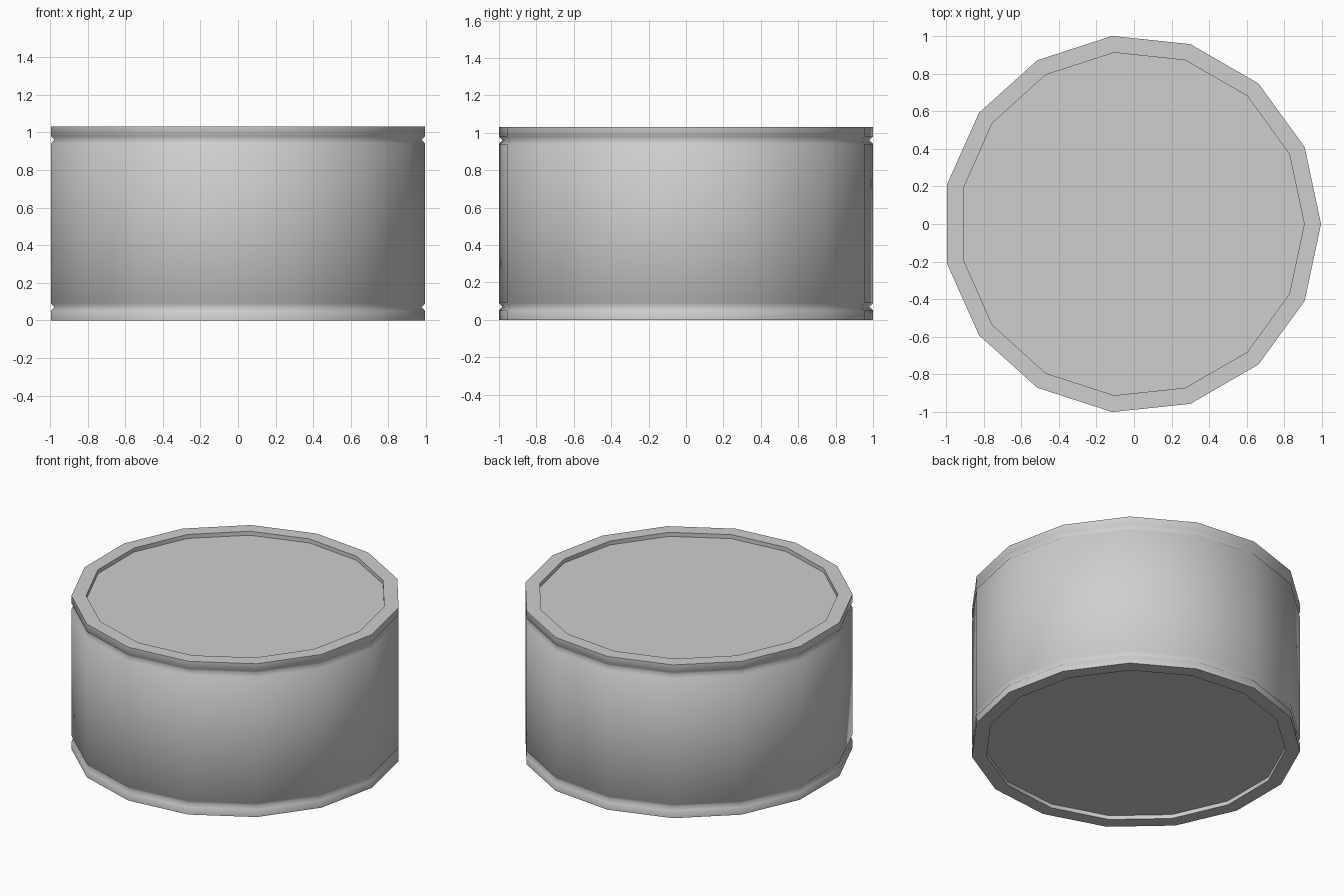
import bpy, bmesh, math

cube = bpy.data.objects.get("Cube")
if cube:
    bpy.data.objects.remove(cube, do_unlink=True)

SIDES = 15
RADIUS = 1.0055
INNER = 0.916
HEIGHT = 1.03
RECESS = 0.027
GROOVE_Z = 0.07
GROOVE_HALF = 0.02
GROOVE_DEPTH = 0.018
CENTRE_X = -0.011

grey = bpy.data.materials.new("plain grey")
grey.use_nodes = True
colour = (0.62, 0.62, 0.62, 1)
grey.diffuse_color = colour
grey.node_tree.nodes["Principled BSDF"].inputs["Base Color"].default_value = colour


def lathe(name, profile):
    """Turn a bottom-to-top (radius, z) profile and cap both ends."""
    bm = bmesh.new()
    rings = []
    for r, z in profile:
        ring = []
        for i in range(SIDES):
            a = math.tau * i / SIDES
            ring.append(bm.verts.new((r * math.cos(a) + CENTRE_X, r * math.sin(a), z)))
        rings.append(ring)
    for low, high in zip(rings, rings[1:]):
        for i in range(SIDES):
            j = (i + 1) % SIDES
            bm.faces.new((low[i], low[j], high[j], high[i]))
    bm.faces.new(rings[0][::-1])
    bm.faces.new(rings[-1])
    bmesh.ops.recalc_face_normals(bm, faces=bm.faces)
    mesh = bpy.data.meshes.new(name)
    bm.to_mesh(mesh)
    bm.free()
    mesh.materials.append(grey)
    obj = bpy.data.objects.new(name, mesh)
    bpy.context.collection.objects.link(obj)
    return obj


# Lower half: recessed base, rim and V groove; the upper half mirrors it
half = [
    (INNER, RECESS),
    (INNER, 0),
    (RADIUS, 0),
    (RADIUS, GROOVE_Z - GROOVE_HALF),
    (RADIUS - GROOVE_DEPTH, GROOVE_Z),
    (RADIUS, GROOVE_Z + GROOVE_HALF),
]
body = lathe("canister_body", half + [(r, HEIGHT - z) for r, z in reversed(half)])

# Smooth around the wall, crisp at the rims
bpy.ops.object.select_all(action="DESELECT")
body.select_set(True)
bpy.context.view_layer.objects.active = body
bpy.ops.object.shade_smooth_by_angle(angle=math.radians(87))
